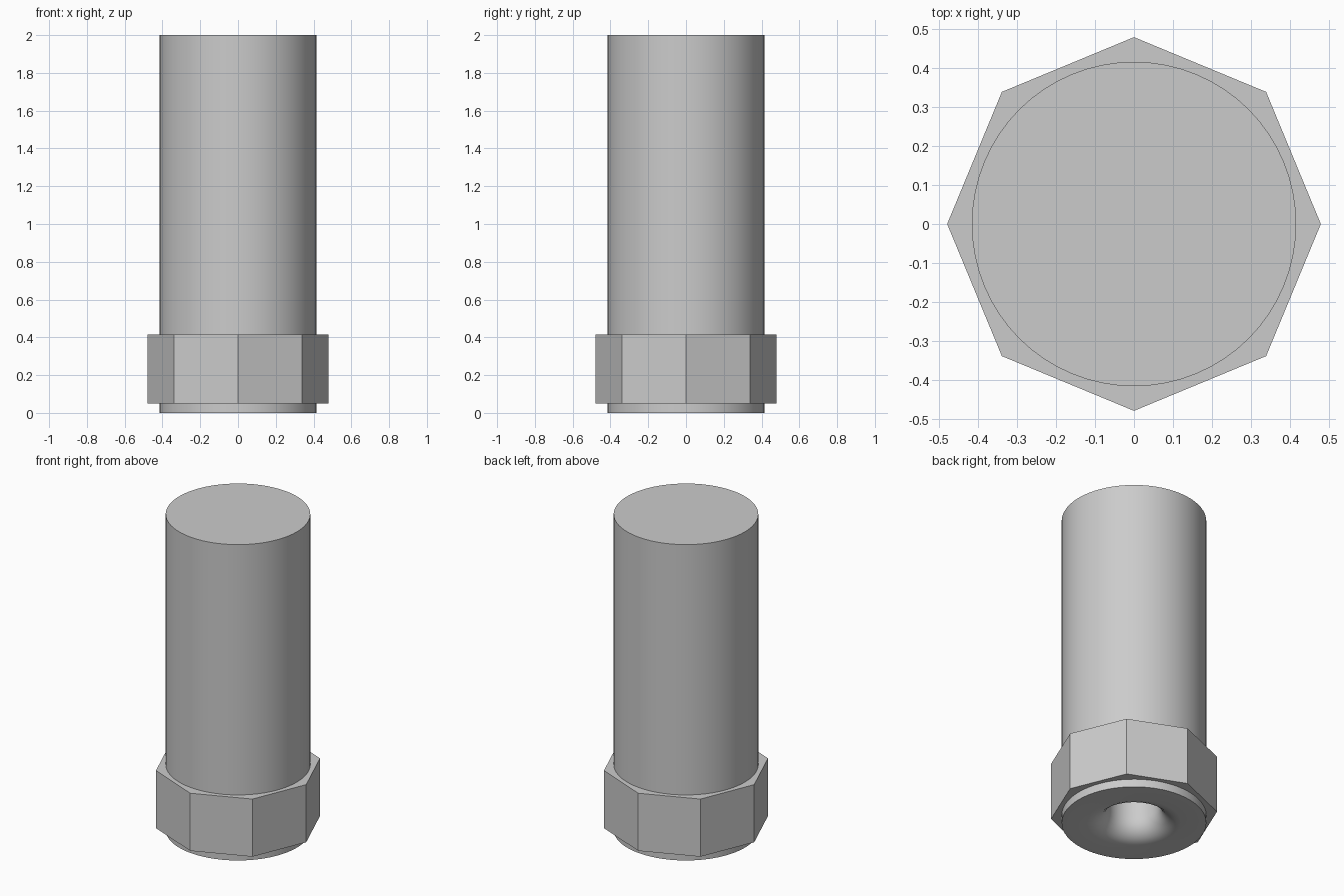
import bpy, math

cube = bpy.data.objects.get("Cube")
if cube:
    bpy.data.objects.remove(cube, do_unlink=True)

# One plain grey for every part
grey = bpy.data.materials.new("plain_grey")
grey.use_nodes = True
colour = (0.6, 0.6, 0.6, 1)
grey.diffuse_color = colour
grey.node_tree.nodes["Principled BSDF"].inputs["Base Color"].default_value = colour


def lathe(name, profile, sides, smooth):
    """Revolve (radius, height) points; end points on the axis become poles."""
    verts, rings, faces = [], [], []
    for r, z in profile:
        count = sides if r > 0 else 1
        rings.append([len(verts) + i for i in range(count)])
        for i in range(count):
            a = math.tau * i / sides
            verts.append((r * math.cos(a), r * math.sin(a), z))
    for low, high in zip(rings, rings[1:]):
        for i in range(sides):
            j = (i + 1) % sides
            quad = [low[i % len(low)], low[j % len(low)],
                    high[j % len(high)], high[i % len(high)]]
            faces.append(list(dict.fromkeys(quad)))
    mesh = bpy.data.meshes.new(name)
    mesh.from_pydata(verts, [], faces)
    mesh.materials.append(grey)
    obj = bpy.data.objects.new(name, mesh)
    bpy.context.collection.objects.link(obj)
    if smooth:
        bpy.ops.object.select_all(action="DESELECT")
        obj.select_set(True)
        bpy.context.view_layer.objects.active = obj
        bpy.ops.object.shade_smooth_by_angle(angle=math.radians(35))
    return obj


# Round body with a closed top and a flared bore underneath
RADIUS, BORE, FLARE, DEPTH = 0.415, 0.15, 0.12, 0.5
flare = [(BORE + FLARE * (1 - math.sin(a)), FLARE * (1 - math.cos(a)))
         for a in (math.radians(15 * k) for k in range(6, -1, -1))]
body = [(0, DEPTH), (BORE, DEPTH)] + flare + [(RADIUS, 0), (RADIUS, 2), (0, 2)]
lathe("body", body, 64, True)

# Octagonal collar around the foot
lathe("octagonal_collar",
      [(RADIUS, 0.05), (0.478, 0.05), (0.478, 0.415), (RADIUS, 0.415)], 8, False)
